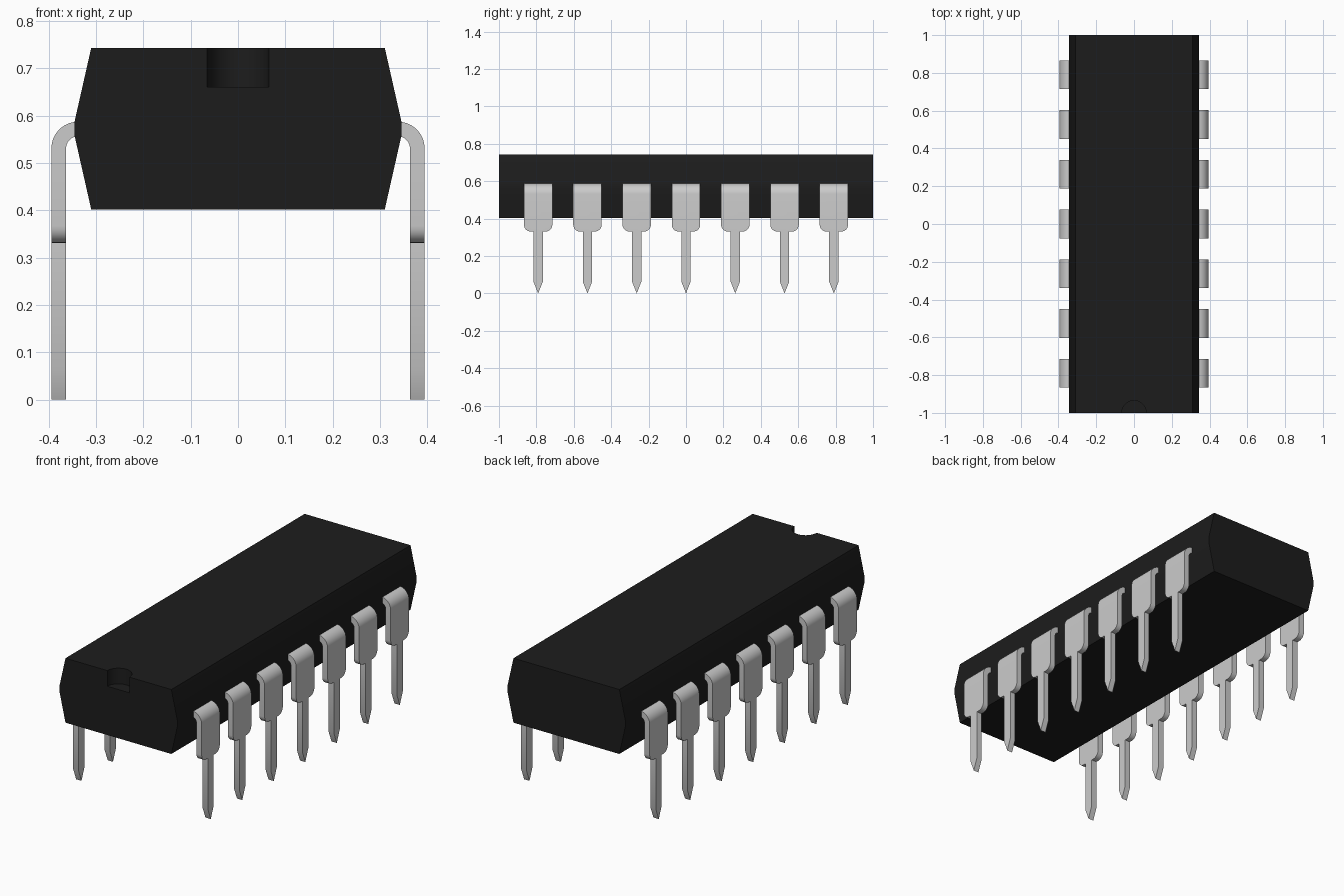
import bpy, bmesh, math
from mathutils import Vector

if "Cube" in bpy.data.objects:
    bpy.data.objects.remove(bpy.data.objects["Cube"])

PITCH = 0.2635
X_IN, X_OUT = 0.363, 0.394      # pin thickness
BEND_X, BEND_Z = 0.338, 0.531   # centre of the pin bend


def add_object(name, bm):
    bmesh.ops.recalc_face_normals(bm, faces=bm.faces[:])
    mesh = bpy.data.meshes.new(name)
    bm.to_mesh(mesh)
    bm.free()
    obj = bpy.data.objects.new(name, mesh)
    bpy.context.collection.objects.link(obj)
    return obj


def select_only(obj):
    bpy.ops.object.select_all(action='DESELECT')
    obj.select_set(True)
    bpy.context.view_layer.objects.active = obj


# Package body: tapered profile extruded along y
half = [(0.31, 0.402), (0.345, 0.557), (0.345, 0.588), (0.31, 0.743)]
profile = half + [(-x, z) for x, z in reversed(half)]
bm = bmesh.new()
face = bm.faces.new([bm.verts.new((x, -1, z)) for x, z in profile])
ext = bmesh.ops.extrude_face_region(bm, geom=[face], use_keep_orig=True)
bmesh.ops.translate(bm, vec=(0, 2, 0),
                    verts=[v for v in ext['geom'] if isinstance(v, bmesh.types.BMVert)])
body = add_object("chip_body", bm)

# Half-round orientation notch cut into the front end
bpy.ops.mesh.primitive_cylinder_add(vertices=48, radius=0.065, depth=0.2,
                                    location=(0, -1, 0.76))
cutter = bpy.context.object
cutter.name = "notch_cutter"
cutter.hide_render = True
cut = body.modifiers.new("notch", 'BOOLEAN')
cut.operation = 'DIFFERENCE'
cut.solver = 'EXACT'
cut.object = cutter
select_only(body)
bpy.ops.object.modifier_apply(modifier=cut.name)
bpy.data.objects.remove(cutter)
bpy.ops.object.shade_smooth_by_angle(angle=math.radians(30))

mat = bpy.data.materials.new("black_plastic")
mat.diffuse_color = (0.012, 0.012, 0.012, 1)
mat.use_nodes = True
mat.node_tree.nodes["Principled BSDF"].inputs["Base Color"].default_value = mat.diffuse_color
body.data.materials.clear()
body.data.materials.append(mat)

# Pin blade outline (y, z): tip, narrow leg, rounded shoulder, wide top
WIDE, NARROW, R = 0.076, 0.025, 0.036
right = [(NARROW, 0.063), (NARROW, 0.331)]
for i in range(7):
    a = math.radians(-90 + 15 * i)
    right.append((WIDE - R + R * math.cos(a), 0.331 + R + R * math.sin(a)))
right.append((WIDE, BEND_Z))
outline = [(0, 0)] + right + [(-y, z) for y, z in reversed(right)]
top = len(right)                # top edge joins outline[top] and outline[top + 1]

bm = bmesh.new()
inner = [bm.verts.new((X_IN, y, z)) for y, z in outline]
outer = [bm.verts.new((X_OUT, y, z)) for y, z in outline]
bm.faces.new(inner)
bm.faces.new(outer)
for i in range(len(outline)):
    j = (i + 1) % len(outline)
    if i != top:
        bm.faces.new((inner[i], inner[j], outer[j], outer[i]))

# Pin bend: rings turning a quarter circle, then running into the body
r_in, r_out = X_IN - BEND_X, X_OUT - BEND_X
ring = [inner[top], outer[top], outer[top + 1], inner[top + 1]]
sections = []
for i in range(1, 10):
    a = math.radians(10 * i)
    d = Vector((math.cos(a), 0, math.sin(a)))
    sections.append((d * r_in, d * r_out))
sections.append((Vector((-0.03, 0, r_in)), Vector((-0.03, 0, r_out))))
centre = Vector((BEND_X, 0, BEND_Z))
for p, q in sections:
    new = [bm.verts.new(centre + o + Vector((0, s * WIDE, 0)))
           for o, s in ((p, 1), (q, 1), (q, -1), (p, -1))]
    for i in range(4):
        j = (i + 1) % 4
        bm.faces.new((ring[i], ring[j], new[j], new[i]))
    ring = new
bm.faces.new(ring)
bmesh.ops.translate(bm, vec=(0, -3 * PITCH, 0), verts=bm.verts[:])
pins = add_object("pins", bm)
select_only(pins)
bpy.ops.object.shade_smooth_by_angle(angle=math.radians(30))

# Row of seven pins, mirrored to the other side
row = pins.modifiers.new("row", 'ARRAY')
row.count = 7
row.use_relative_offset = False
row.use_constant_offset = True
row.constant_offset_displace = (0, PITCH, 0)
mirror = pins.modifiers.new("both_sides", 'MIRROR')
mirror.use_axis = (True, False, False)
mirror.use_mirror_merge = False
